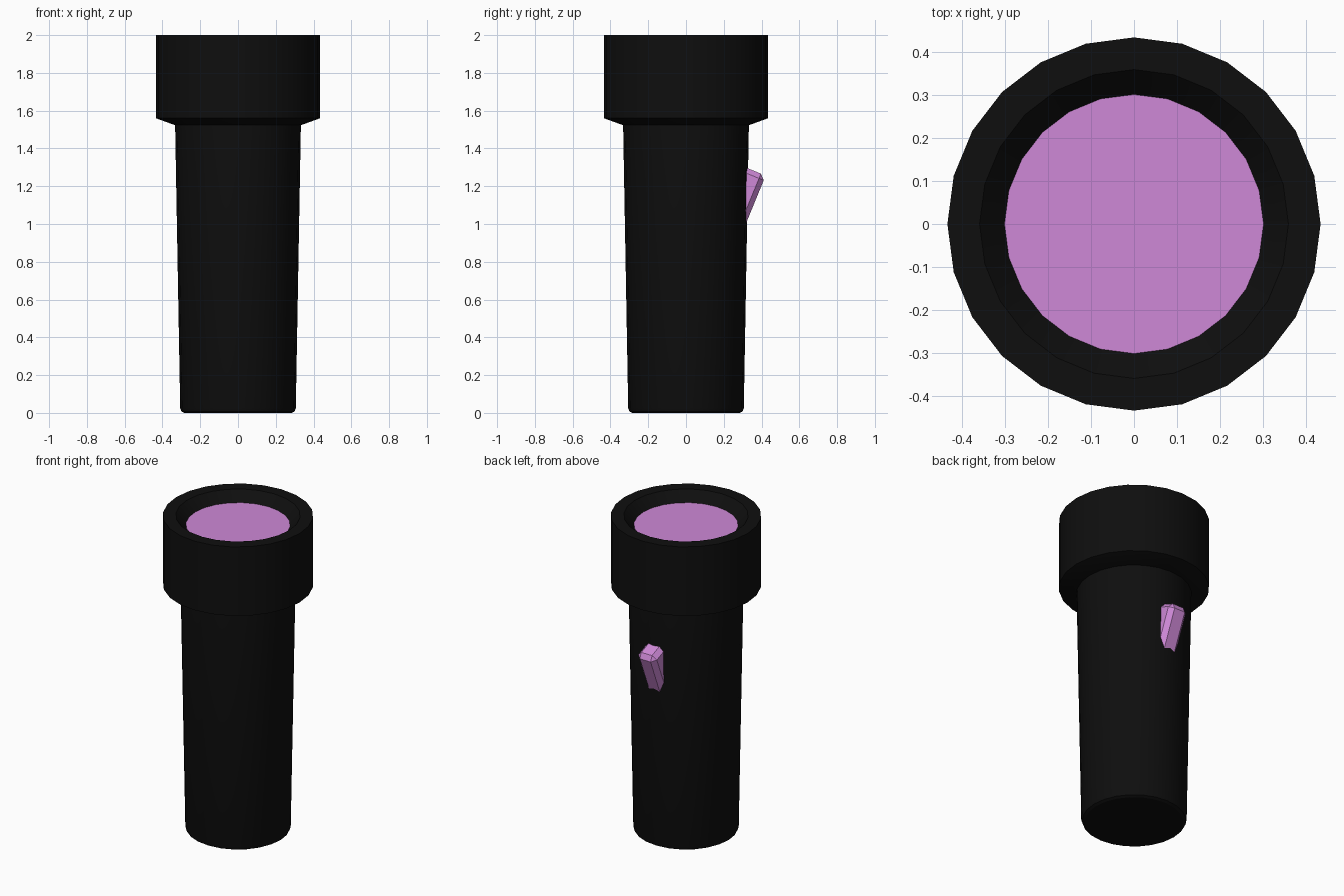
import bpy
import bmesh
import math
from mathutils import Matrix

cube = bpy.data.objects.get("Cube")
if cube:
    bpy.data.objects.remove(cube, do_unlink=True)

SIDES = 24


def make_material(name, colour):
    mat = bpy.data.materials.new(name)
    mat.use_nodes = True
    mat.diffuse_color = colour
    bsdf = next(n for n in mat.node_tree.nodes if n.type == "BSDF_PRINCIPLED")
    bsdf.inputs["Base Color"].default_value = colour
    return mat


def add_object(name, bm, mat):
    bmesh.ops.recalc_face_normals(bm, faces=bm.faces)
    mesh = bpy.data.meshes.new(name)
    bm.to_mesh(mesh)
    bm.free()
    mesh.materials.append(mat)
    obj = bpy.data.objects.new(name, mesh)
    bpy.context.collection.objects.link(obj)
    return obj


def lathe(name, profile, mat):
    """Turn (radius, height) pairs around z and close both ends."""
    bm = bmesh.new()
    rings = []
    for radius, z in profile:
        angles = [math.tau * i / SIDES for i in range(SIDES)]
        rings.append([bm.verts.new((radius * math.cos(a), radius * math.sin(a), z))
                      for a in angles])
    for low, high in zip(rings, rings[1:]):
        for i in range(SIDES):
            j = (i + 1) % SIDES
            bm.faces.new((low[i], low[j], high[j], high[i]))
    bm.faces.new(rings[0])
    bm.faces.new(rings[-1])
    obj = add_object(name, bm, mat)
    bpy.ops.object.select_all(action="DESELECT")
    obj.select_set(True)
    bpy.context.view_layer.objects.active = obj
    bpy.ops.object.shade_smooth_by_angle(angle=math.radians(25))
    return obj


black = make_material("black casing", (0.0045, 0.0045, 0.0045, 1))
violet = make_material("violet plastic", (0.62, 0.25, 0.68, 1))

# Tapered handle with a softened foot
lathe("handle", [(0.285, 0), (0.3, 0.008), (0.306, 0.025), (0.333, 1.53)], black)

# Wide head with a sloped underside and a funnel recess in the top
lathe("head", [(0.325, 1.52), (0.435, 1.56), (0.435, 2.0), (0.36, 2.0),
               (0.302, 1.938)], black)

# Lens disc at the bottom of the recess
lathe("lens", [(0.302, 1.935), (0.302, 1.94)], violet)

# Tilted, chamfered slide switch on the back
bm = bmesh.new()
bmesh.ops.create_cube(bm, size=1)
bmesh.ops.scale(bm, vec=(0.13, 0.14, 0.3), verts=bm.verts)
bmesh.ops.bevel(bm, geom=bm.edges[:], offset=0.027, segments=1, affect="EDGES")
bm.transform(Matrix.Translation((0, 0.3, 1.144)) @ Matrix.Rotation(-0.39, 4, "X"))
add_object("switch", bm, violet)
